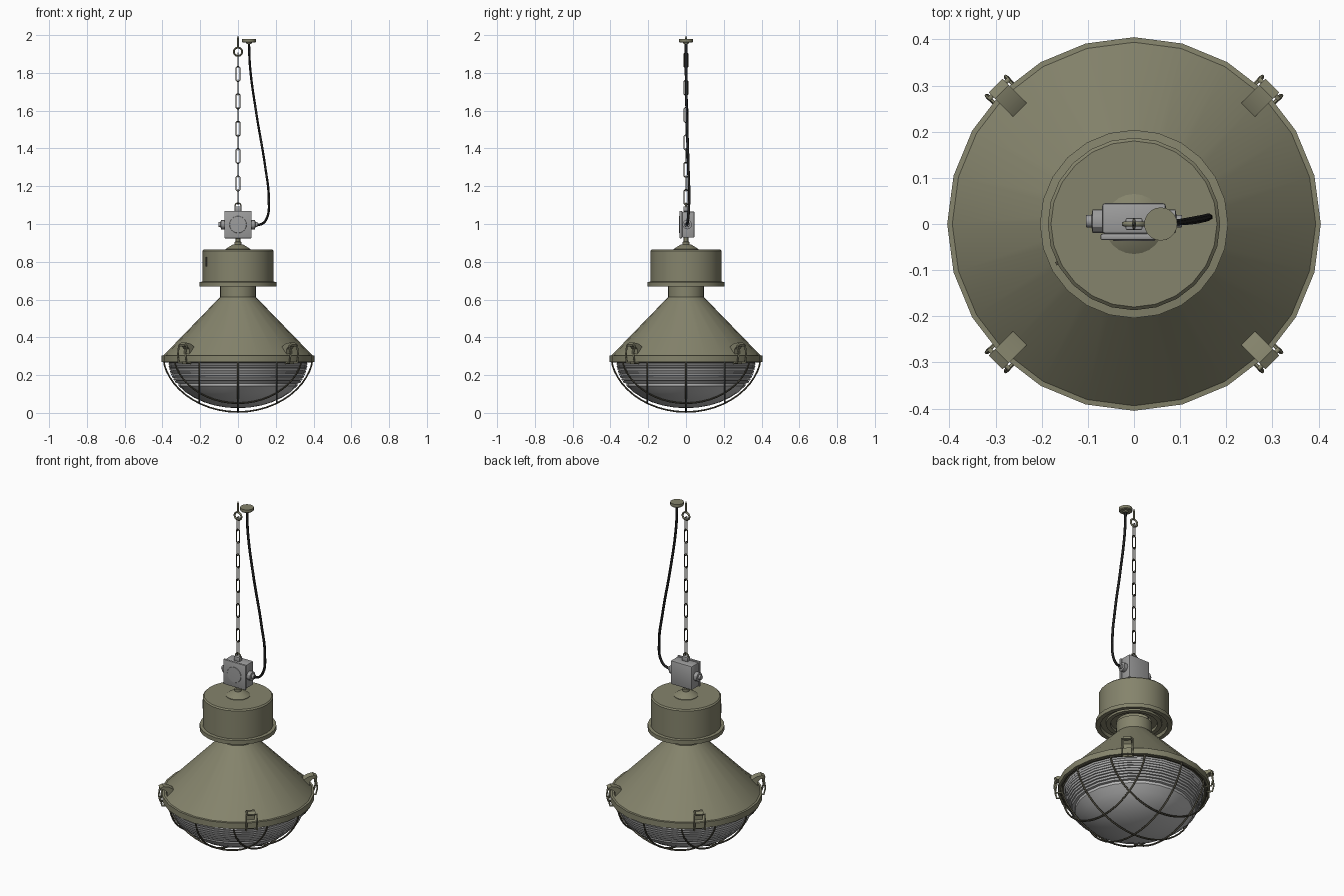
import bpy, bmesh, math
from mathutils import Vector, Matrix

if "Cube" in bpy.data.objects:
    bpy.data.objects.remove(bpy.data.objects["Cube"])


def material(name, rgb):
    m = bpy.data.materials.new(name)
    m.diffuse_color = (*rgb, 1)
    m.use_nodes = True
    m.node_tree.nodes["Principled BSDF"].inputs["Base Color"].default_value = m.diffuse_color
    return m


OLIVE = material("olive paint", (0.235, 0.23, 0.15))
WIRE = material("dark olive wire", (0.09, 0.083, 0.058))
GREY = material("grey plastic", (0.34, 0.34, 0.34))
GLASS = material("ribbed grey glass", (0.5, 0.5, 0.5))
BLACK = material("black cable", (0.015, 0.015, 0.015))


def finish(ob, name, mat, angle=35):
    ob.name = name
    ob.data.materials.clear()
    ob.data.materials.append(mat)
    bpy.ops.object.select_all(action='DESELECT')
    bpy.context.view_layer.objects.active = ob
    ob.select_set(True)
    bpy.ops.object.shade_smooth_by_angle(angle=math.radians(angle))
    return ob


def from_bmesh(bm, name, mat, angle=35):
    bmesh.ops.recalc_face_normals(bm, faces=bm.faces)
    me = bpy.data.meshes.new(name)
    bm.to_mesh(me)
    bm.free()
    ob = bpy.data.objects.new(name, me)
    bpy.context.collection.objects.link(ob)
    return finish(ob, name, mat, angle)


def lathe(name, profile, mat, n=24, matrix=Matrix(), angle=30):
    """Revolve (radius, z) points about z."""
    bm = bmesh.new()
    rings = []
    for r, z in profile:
        if r < 1e-5:
            rings.append([bm.verts.new((0, 0, z))] * n)
        else:
            rings.append([bm.verts.new((r * math.cos(2 * math.pi * i / n),
                                        r * math.sin(2 * math.pi * i / n), z)) for i in range(n)])
    for a, b in zip(rings, rings[1:]):
        for i in range(n):
            j = (i + 1) % n
            vs = list(dict.fromkeys((a[i], a[j], b[j], b[i])))
            if len(vs) > 2:
                bm.faces.new(vs)
    bm.transform(matrix)
    return from_bmesh(bm, name, mat, angle)


def box(name, centre, size, mat, bevel=0.0, matrix=Matrix()):
    bm = bmesh.new()
    bmesh.ops.create_cube(bm, size=1)
    bm.transform(matrix @ Matrix.Translation(centre) @ Matrix.Diagonal((*size, 1)))
    if bevel:
        bmesh.ops.bevel(bm, geom=bm.edges[:], offset=bevel, segments=2, affect='EDGES', profile=0.5)
    return from_bmesh(bm, name, mat)


def tube(name, pts, r, mat, closed=False, smooth=False, matrix=Matrix(), res=1):
    cu = bpy.data.curves.new(name, 'CURVE')
    cu.dimensions = '3D'
    cu.bevel_depth = r
    cu.bevel_resolution = res
    cu.use_fill_caps = True
    sp = cu.splines.new('BEZIER' if smooth else 'POLY')
    store = sp.bezier_points if smooth else sp.points
    store.add(len(pts) - 1)
    for p, co in zip(store, pts):
        co = matrix @ Vector(co)
        if smooth:
            p.co = co
            p.handle_left_type = p.handle_right_type = 'AUTO'
        else:
            p.co = (*co, 1)
    sp.use_cyclic_u = closed
    ob = bpy.data.objects.new(name, cu)
    bpy.context.collection.objects.link(ob)
    bpy.ops.object.select_all(action='DESELECT')
    bpy.context.view_layer.objects.active = ob
    ob.select_set(True)
    bpy.ops.object.convert(target='MESH')
    return finish(bpy.context.object, name, mat, 60)


def oval(w, h, n=16, straight=0.0):
    """Rounded loop in the xz plane."""
    out = []
    for i in range(n):
        a = 2 * math.pi * (i + 0.5) / n
        s = math.sin(a)
        out.append((w * math.cos(a), 0, h * s + math.copysign(straight, s)))
    return out


# conical shade with rim
lathe("shade", [(0.095, 0.68), (0.095, 0.613), (0.394, 0.305), (0.405, 0.304),
                (0.405, 0.27), (0.375, 0.27), (0.375, 0.29), (0.35, 0.30), (0.08, 0.59), (0, 0.59)], OLIVE)

# ballast housing with flange and ringed underside
lathe("ballast_housing", [(0, 0.865), (0.18, 0.865), (0.187, 0.858), (0.187, 0.695), (0.204, 0.693),
                          (0.204, 0.67), (0.18, 0.67), (0.178, 0.69), (0.15, 0.69), (0.148, 0.68),
                          (0.125, 0.68), (0.123, 0.695), (0.09, 0.695)], OLIVE)
lathe("housing_cap", [(0.065, 0.862), (0.065, 0.868), (0.03, 0.89), (0.018, 0.892), (0.018, 0.905),
                      (0.012, 0.907), (0.012, 0.93), (0, 0.93)], OLIVE)
box("housing_tab", (0.186, 0, 0.80), (0.008, 0.008, 0.05), WIRE,
    matrix=Matrix.Rotation(math.radians(207), 4, 'Z'))

# glass bowl: stepped ribs above, smooth dome below
def bowl_r(z):
    return 0.37 * math.sqrt(max(0, 1 - ((0.275 - z) / 0.25) ** 2))


profile = [(0.375, 0.285)]
for i in range(9):
    z = 0.275 - 0.0135 * i
    profile += [(bowl_r(z), z), (bowl_r(z) - 0.004, z - 0.009), (bowl_r(z - 0.0135) - 0.008, z - 0.0105)]
for i in range(7):
    a = math.radians(32 + 58 * i / 6)
    profile.append((0.37 * math.cos(a), 0.275 - 0.25 * math.sin(a)))
profile[-1] = (0, 0.025)
lathe("glass_bowl", profile, GLASS)

# protective cage: two crossing sets of three arcs on a shallow dome
def cage_z(r):
    ellipse = 0.275 - 0.27 * math.sqrt(max(0, 1 - (r / 0.3921) ** 2))
    sphere = 0.425 - math.sqrt(0.42 ** 2 - r * r)
    return 0.55 * ellipse + 0.45 * sphere


for k in range(2):
    turn = Matrix.Rotation(math.pi / 2 * k, 4, 'Z')
    for c in (-0.205, 0, 0.205):
        w = math.sqrt(0.392 ** 2 - c * c)
        ts = [w * math.cos(math.pi * i / 24) for i in range(25)]
        tube("cage_wire", [(t, c, cage_z(math.hypot(t, c))) for t in ts], 0.005, WIRE, matrix=turn)
tube("cage_ring", [(0.388 * math.cos(math.pi * i / 12), 0.388 * math.sin(math.pi * i / 12), 0.271)
                   for i in range(24)], 0.006, WIRE, closed=True)

# four toggle clips round the rim (local x is outward)
for k in range(4):
    m = Matrix.Rotation(math.radians(45 + 90 * k), 4, 'Z')
    tube("clip_bail", [(0.385, -0.029, 0.264), (0.414, -0.029, 0.266), (0.422, -0.029, 0.30),
                       (0.414, -0.029, 0.355), (0.414, 0.029, 0.355), (0.422, 0.029, 0.30),
                       (0.414, 0.029, 0.266), (0.385, 0.029, 0.264)], 0.005, OLIVE, closed=True, matrix=m)
    bm = bmesh.new()
    side = [(0.35, 0.35), (0.375, 0.366), (0.405, 0.372), (0.424, 0.362), (0.42, 0.352),
            (0.40, 0.352), (0.385, 0.338), (0.385, 0.31), (0.37, 0.325)]
    f = bm.faces.new([bm.verts.new((x, -0.021, z)) for x, z in side])
    ext = bmesh.ops.extrude_face_region(bm, geom=[f])
    bmesh.ops.translate(bm, vec=(0, 0.042, 0), verts=[v for v in ext['geom'] if isinstance(v, bmesh.types.BMVert)])
    bm.transform(m)
    from_bmesh(bm, "clip_lever", OLIVE)

# junction box
box("junction_box", (0, 0.012, 0.997), (0.138, 0.066, 0.138), GREY, 0.006)
box("box_lid", (0, -0.028, 0.997), (0.145, 0.014, 0.145), GREY, 0.004)
lathe("lid_disc", [(0.046, 0.034), (0.044, 0.0365), (0.03, 0.037), (0, 0.037)], GREY,
      matrix=Matrix.Translation((0, 0, 0.997)) @ Matrix.Rotation(math.pi / 2, 4, 'X'))
for s in (-1, 1):
    m = Matrix.Translation((0, 0.006, 0.997)) @ Matrix.Rotation(s * math.pi / 2, 4, 'Y')
    lathe("cable_gland", [(0.025, 0.06), (0.025, 0.09), (0.014, 0.092), (0.013, 0.104), (0, 0.104)],
          GREY, 12, m)
box("hanger_bracket", (0, 0, 1.08), (0.036, 0.026, 0.025), GREY, 0.003)
tube("hanger_eye", [(x, 0, z + 1.095) for x, _, z in oval(0.016, 0.016)], 0.004, OLIVE, closed=True)

# chain: links alternate by a quarter turn
for i in range(11):
    m = Matrix.Translation((0, 0, 1.142 + 0.0725 * i)) @ Matrix.Rotation(math.pi / 2 * ((i + 1) % 2), 4, 'Z')
    tube("chain_link", oval(0.0105, 0.0105, 8, 0.03), 0.003, WIRE, closed=True, matrix=m)

# ceiling eye screw
tube("ceiling_eye", [(x, 0, z + 1.912) for x, _, z in oval(0.022, 0.022, 20)], 0.0055, OLIVE, closed=True)
lathe("ceiling_screw", [(0, 1.93), (0.005, 1.933), (0.005, 1.985), (0, 2.0)], OLIVE, 8)

# ceiling rose and power cable
lathe("ceiling_rose", [(0, 1.953), (0.012, 1.953), (0.015, 1.96), (0.032, 1.96), (0.036, 1.964),
                       (0.036, 1.98), (0, 1.98)], OLIVE, 20, Matrix.Translation((0.058, 0, 0)))
tube("power_cable", [(0.058, 0, 1.96), (0.064, 0, 1.83), (0.098, 0.004, 1.58), (0.143, 0.012, 1.31),
                     (0.163, 0.016, 1.13), (0.152, 0.011, 1.03), (0.125, 0.006, 1.0), (0.095, 0.004, 0.997)],
     0.007, BLACK, smooth=True)
